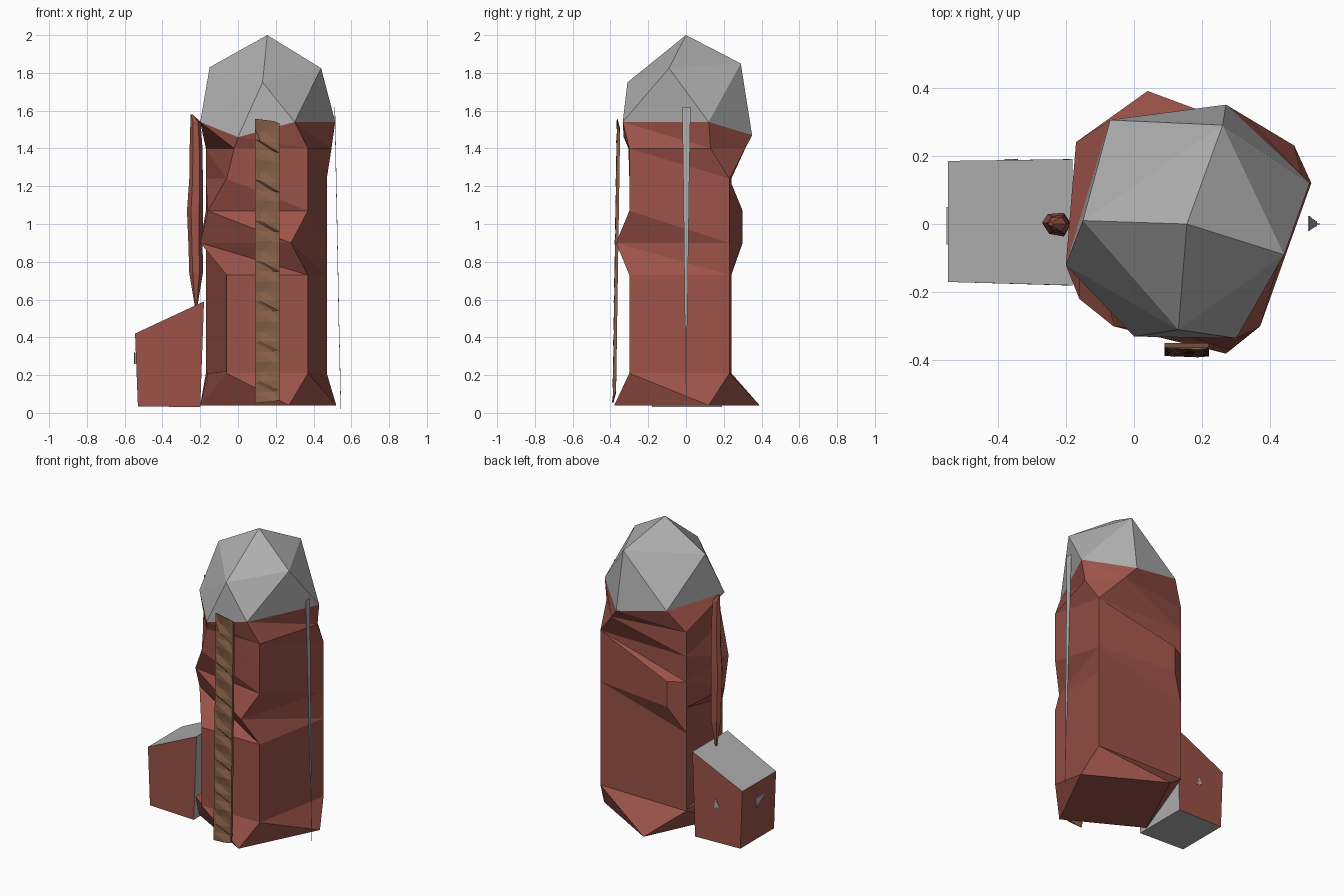
import bpy
import bmesh
from mathutils import Vector

cube = bpy.data.objects.get("Cube")
if cube:
    bpy.data.objects.remove(cube, do_unlink=True)


def material(name, color):
    mat = bpy.data.materials.new(name)
    mat.use_nodes = True
    mat.diffuse_color = (*color, 1)
    mat.node_tree.nodes["Principled BSDF"].inputs["Base Color"].default_value = (*color, 1)
    return mat


RED = material("rust red", (0.33, 0.085, 0.065))
GRAY = material("dull gray", (0.42, 0.42, 0.42))
BROWN = material("ladder brown", (0.25, 0.12, 0.068))


def finish(name, bm, *mats):
    bmesh.ops.remove_doubles(bm, verts=bm.verts, dist=0.0005)
    bmesh.ops.recalc_face_normals(bm, faces=bm.faces)
    mesh = bpy.data.meshes.new(name)
    bm.to_mesh(mesh)
    bm.free()
    for mat in mats:
        mesh.materials.append(mat)
    obj = bpy.data.objects.new(name, mesh)
    bpy.context.collection.objects.link(obj)
    return obj


def loft(rings):
    """Join equal rings of points into a capped, triangulated skin."""
    bm = bmesh.new()
    loops = [[bm.verts.new(p) for p in ring] for ring in rings]
    n = len(loops[0])
    for low, high in zip(loops, loops[1:]):
        for i in range(n):
            j = (i + 1) % n
            bm.faces.new((low[i], low[j], high[i]))
            bm.faces.new((low[j], high[j], high[i]))
    bm.faces.new(loops[0])
    bm.faces.new(loops[-1])
    return bm


# Silo wall: a four-sided shaft whose spare corners open into dents and bulges
FRONT, RIGHT = (0.37, -0.30), (0.47, 0.23)
REAR_LEFT, FRONT_LEFT = (-0.17, 0.24), (-0.06, -0.30)
CORNERS = {
    "front": FRONT, "right": RIGHT, "back": REAR_LEFT,
    "rear_left": REAR_LEFT, "left": FRONT_LEFT, "front_left": FRONT_LEFT,
}


def wall_ring(z, **moved):
    return [Vector((*moved.get(k, xy), z)) for k, xy in CORNERS.items()]


west = (-0.20, -0.12)
ledge = (-0.16, -0.22)
bulge = (-0.07, 0.30)
rim = [Vector(p) for p in (
    (0.30, -0.335, 1.54), (0.515, 0.12, 1.54), (0.27, 0.35, 1.47),
    (-0.07, 0.305, 1.54), (-0.20, -0.12, 1.54), (0.0, -0.33, 1.46))]
wall = loft([
    wall_ring(0.04, front=(0.27, -0.38), right=(0.52, 0.12), back=(0.04, 0.39),
              rear_left=west, left=west, front_left=west),
    wall_ring(0.21, left=ledge),
    wall_ring(0.22),
    wall_ring(0.73),
    wall_ring(0.90, front=(0.28, -0.37), back=bulge, left=west, front_left=west),
    wall_ring(1.07, back=bulge, left=ledge, front_left=ledge),
    wall_ring(1.24, back=RIGHT),
    wall_ring(1.40, right=(0.495, 0.13), back=(0.33, 0.314), left=REAR_LEFT,
              front_left=(-0.02, -0.305)),
    rim,
])
finish("silo_wall", wall, RED)

# Faceted dome on the rim
dome = bmesh.new()
crown = [(0.155, 0, 2.0), (-0.15, 0.01, 1.83), (0.13, -0.31, 1.75),
         (0.44, -0.09, 1.825), (0.26, 0.29, 1.85)]
for p in rim + crown:
    dome.verts.new(p)
bmesh.ops.convex_hull(dome, input=dome.verts)
finish("dome_roof", dome, GRAY)

# Lean-to shed: red on three outer walls, gray elsewhere
shed = loft([
    [(-0.53, -0.17, 0.035), (-0.20, -0.18, 0.03), (-0.20, 0.19, 0.03), (-0.53, 0.185, 0.035)],
    [(-0.545, -0.17, 0.42), (-0.18, -0.18, 0.59), (-0.18, 0.19, 0.59), (-0.545, 0.185, 0.42)],
])
bmesh.ops.recalc_face_normals(shed, faces=shed.faces)
for face in shed.faces:
    n = face.normal
    face.material_index = int(abs(n.z) > 0.5 or n.x > 0.5)
finish("shed", shed, RED, GRAY)


# Small wall vents on the shed
def vent(name, points, out):
    pts = [Vector(p) for p in points]
    finish(name, loft([pts, [p + Vector(out) for p in pts]]), GRAY)


vent("shed_back_vent", [(-0.34, 0.186, 0.26), (-0.38, 0.186, 0.27), (-0.35, 0.186, 0.32)],
     (0, 0.004, 0))
vent("shed_side_vent", [(-0.542, 0.04, 0.26), (-0.542, 0.05, 0.32), (-0.542, -0.06, 0.32)],
     (-0.008, 0, 0))

# Faceted pipe above the shed
SECTION = [(1, 0), (0.5, 0.9), (-0.6, 0.8), (-1, 0.1), (-0.5, -0.8), (0.5, -1)]
PIPE = [(0.56, -0.222, 0.006), (0.74, -0.222, 0.036), (0.90, -0.225, 0.038),
        (1.07, -0.227, 0.043), (1.24, -0.222, 0.036), (1.40, -0.222, 0.034),
        (1.54, -0.225, 0.027), (1.58, -0.245, 0.006)]
finish("side_pipe", loft([[(x + r * a, r * b * 0.85, z) for a, b in SECTION]
                          for z, x, r in PIPE]), RED)

# Ladder: slim slab with zigzag rungs across its face
rungs = []
STEPS = 28
for i in range(STEPS + 1):
    t = i / STEPS
    z = 0.06 + 1.485 * t
    front = -0.391 + 0.023 * t
    slope = 0.02 * t - 0.008
    end = i in (0, STEPS)
    back = front + (0.006 if end else 0.02)
    dent = 0.014 if i % 2 and not end else 0
    lean = 0.035 if i % 4 < 2 else -0.035
    rungs.append([(0.09, front + 0.004, z + slope),
                  (0.153 + lean, front + dent, z),
                  (0.22, front + 0.003, z - slope),
                  (0.22, back, z - slope), (0.09, back, z + slope)])
finish("ladder", loft(rungs), BROWN)

# Thin leaning rod that tapers toward the ground
rod = []
for z, x, half in ((0.02, 0.543, 0.001), (0.44, 0.534, 0.002), (0.47, 0.533, 0.006),
                   (1.2, 0.519, 0.014), (1.62, 0.511, 0.02)):
    rod.append([(x, -half, z), (x + 0.003, -half, z),
                (x + 0.003, half * 1.2, z), (x, half * 1.2, z)])
finish("leaning_rod", loft(rod), GRAY)
